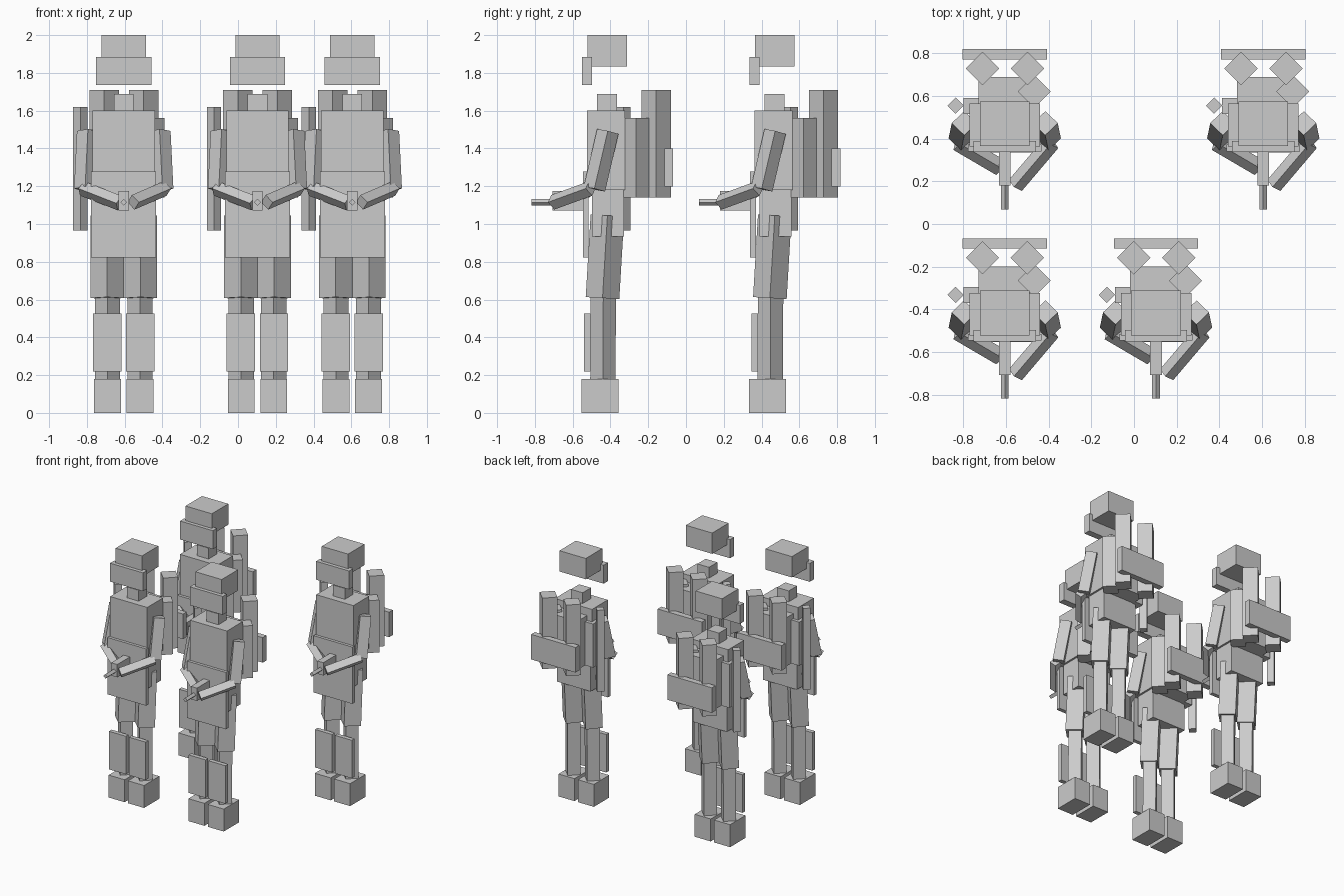
import bpy, math
from mathutils import Vector, Matrix

if "Cube" in bpy.data.objects:
    bpy.data.objects.remove(bpy.data.objects["Cube"])

parts = []

def cube(name, matrix):
    bpy.ops.mesh.primitive_cube_add(size=1)
    o = bpy.context.object
    o.name = name
    o.data.transform(matrix)
    parts.append(o)

def box(name, x, y, z):
    """Axis-aligned box from (min, max) ranges."""
    c = Vector([(a + b) / 2 for a, b in (x, y, z)])
    s = [b - a for a, b in (x, y, z)]
    cube(name, Matrix.Translation(c) @ Matrix.Diagonal((*s, 1)))

def bar(name, a, b, r):
    """Square bar from a to b, turned on edge; r is half its diagonal."""
    a, b = Vector(a), Vector(b)
    d = (b - a).normalized()
    ref = Vector((0, 1, 0)) if abs(d.z) > 0.7 else Vector((0, 0, 1))
    u = ref.cross(d).normalized()
    v = d.cross(u)
    rot = Matrix((u, v, d)).transposed().to_4x4() @ Matrix.Rotation(math.pi / 4, 4, 'Z')
    s = r * math.sqrt(2)
    cube(name, Matrix.Translation((a + b) / 2) @ rot @ Matrix.Diagonal((s, s, (b - a).length, 1)))

# Head and body
box("head", (-.117, .117), (-.521, -.312), (1.833, 2.0))
box("face_mask", (-.146, .146), (-.55, -.497), (1.735, 1.883))
box("neck", (-.052, .052), (-.47, -.365), (1.55, 1.687))
box("torso", (-.165, .165), (-.523, -.322), (1.18, 1.6))
box("pelvis", (-.15, .15), (-.497, -.327), (.935, 1.18))
box("apron_plate", (-.172, .172), (-.546, -.515), (.822, 1.278))

# Backpack
box("backpack", (-.122, .135), (-.322, -.198), (1.15, 1.54))
box("side_pack", (-.193, -.12), (-.37, -.296), (1.15, 1.5))
box("back_panel", (-.197, .197), (-.115, -.068), (1.199, 1.4))
for x in (-.104, .106):
    bar("tall_tank", (x, -.158, 1.14), (x, -.158, 1.71), .078)
bar("short_tank", (.138, -.265, 1.14), (.138, -.265, 1.56), .077)
bar("side_rod", (-.23, -.332, .965), (-.23, -.332, 1.62), .038)

# Legs and upper arms, mirrored
for s in (-1, 1):
    bar("thigh", (s * .088, -.442, .608), (s * .088, -.416, 1.045), .089)
    bar("shin", (s * .086, -.44, .17), (s * .086, -.438, .61), .067)
    box("shin_guard", (s * .088 - .075, s * .088 + .075), (-.54, -.506), (.22, .525))
    box("foot", (s * .086 - .071, s * .086 + .071), (-.552, -.357), (0, .18))
    bar("upper_arm", (s * .205, -.485, 1.185), (s * .19, -.414, 1.49), .058)

# Forearms meet at the rifle
bar("right_forearm", (.22, -.505, 1.188), (.05, -.705, 1.115), .04)
bar("left_forearm", (-.22, -.505, 1.188), (-.02, -.622, 1.11), .04)
box("rifle_body", (-.027, .027), (-.706, -.515), (1.072, 1.175))
bar("rifle_barrel", (0, -.70, 1.115), (0, -.817, 1.115), .018)

# Four identical figures sharing their meshes
spots = [(-.605, 0), (.103, 0), (-.605, .886), (.605, .886)]
for o in parts:
    o.location = (*spots[0], 0)
    for p in spots[1:]:
        c = o.copy()
        c.location = (*p, 0)
        bpy.context.collection.objects.link(c)
